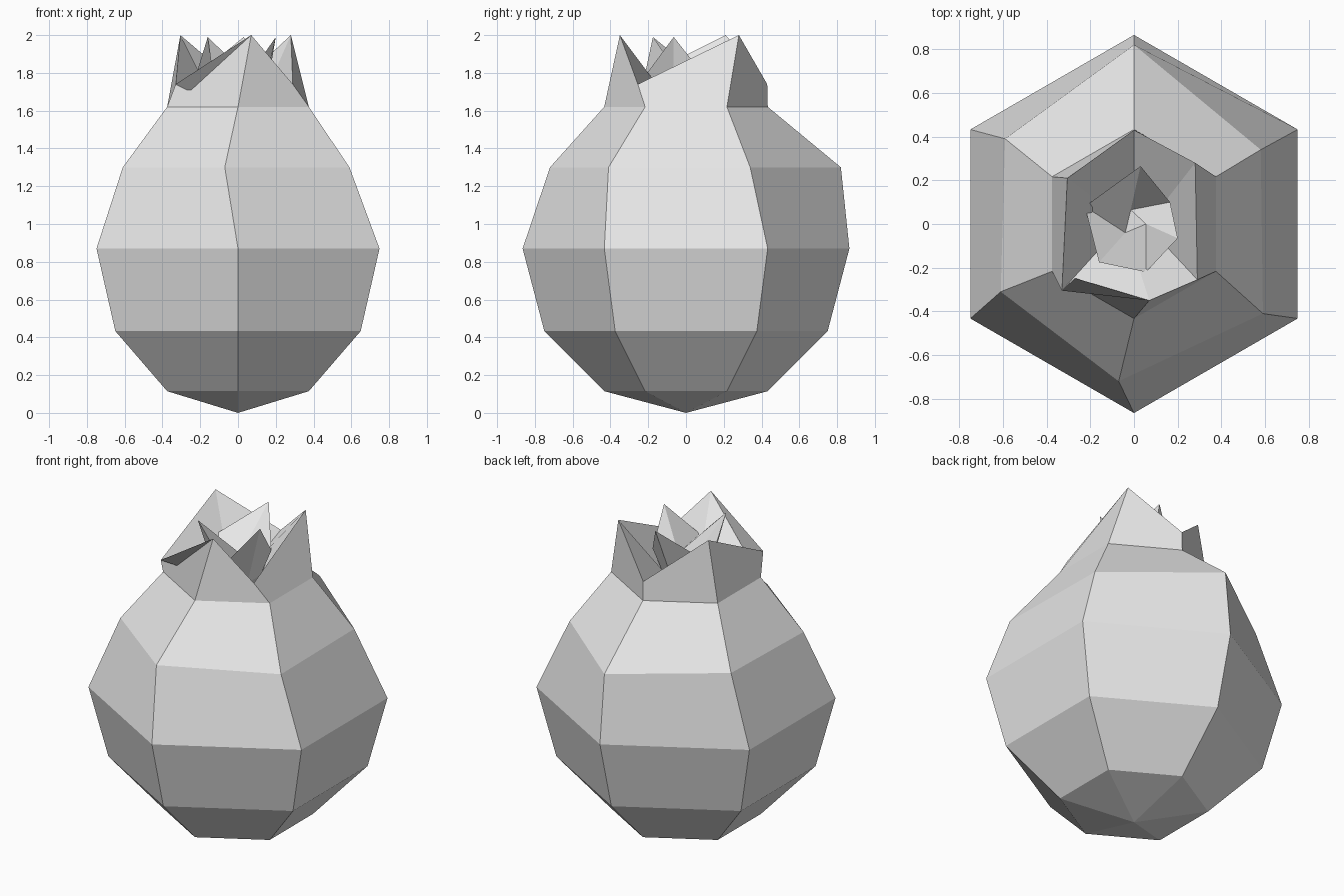
import bpy
import bmesh
from math import cos, sin, radians

cube = bpy.data.objects.get("Cube")
if cube:
    bpy.data.objects.remove(cube)

skin = bpy.data.materials.new("light_grey")
skin.use_nodes = True
skin.diffuse_color = (0.8, 0.8, 0.8, 1)
skin.node_tree.nodes["Principled BSDF"].inputs["Base Color"].default_value = (0.8, 0.8, 0.8, 1)


def hexagon(r, z):
    """Six points, counter-clockwise from the front corner."""
    return [(r * cos(radians(60 * i - 90)), r * sin(radians(60 * i - 90)), z) for i in range(6)]


def zigzag(points, first, second):
    """Alternate two heights around a ring."""
    return [(x, y, second if i % 2 else first) for i, (x, y) in enumerate(points)]


# Hand-shaped rings: shoulder, outer crown, inner crown and the bottom of its cup
shoulder = zigzag([(-.07, -.72), (.59, -.41), (.58, .34), (0, .82), (-.59, .39), (-.61, -.31)], 1.3, 1.3)
outer_crown = zigzag([(.07, -.35), (.29, -.255), (.28, .28), (0, .43), (-.305, .21), (-.33, -.305)], 2, 1.74)
inner_crown = zigzag([(.055, -.22), (.2, -.065), (.165, .1), (.03, .265), (-.225, .08), (-.16, -.175)], 1.78, 1.99)
cup = zigzag([(.055, 0), (.055, 0), (-.015, .065), (-.015, .065), (-.04, -.04), (-.04, -.04)], 1.74, 1.74)

# Skin the rings from the base, over the crown and down into the cup
rings = [hexagon(.433, .115), hexagon(.75, .433), hexagon(.865, .87), shoulder,
         hexagon(.433, 1.62), outer_crown, hexagon(.13, 1.62), inner_crown, cup]
bm = bmesh.new()
loops = [[bm.verts.new(p) for p in ring] for ring in rings]
for low, high in zip(loops, loops[1:]):
    for i in range(6):
        j = (i + 1) % 6
        bm.faces.new((low[i], low[j], high[j], high[i]))

# Pointed base and closed cup
base = bm.verts.new((0, 0, 0))
for i in range(6):
    bm.faces.new((base, loops[0][(i + 1) % 6], loops[0][i]))
bm.faces.new(loops[-1])
bmesh.ops.remove_doubles(bm, verts=bm.verts, dist=.001)
mesh = bpy.data.meshes.new("fruit")
bm.to_mesh(mesh)
bm.free()
mesh.materials.append(skin)
fruit = bpy.data.objects.new("crowned_fruit", mesh)
bpy.context.collection.objects.link(fruit)
